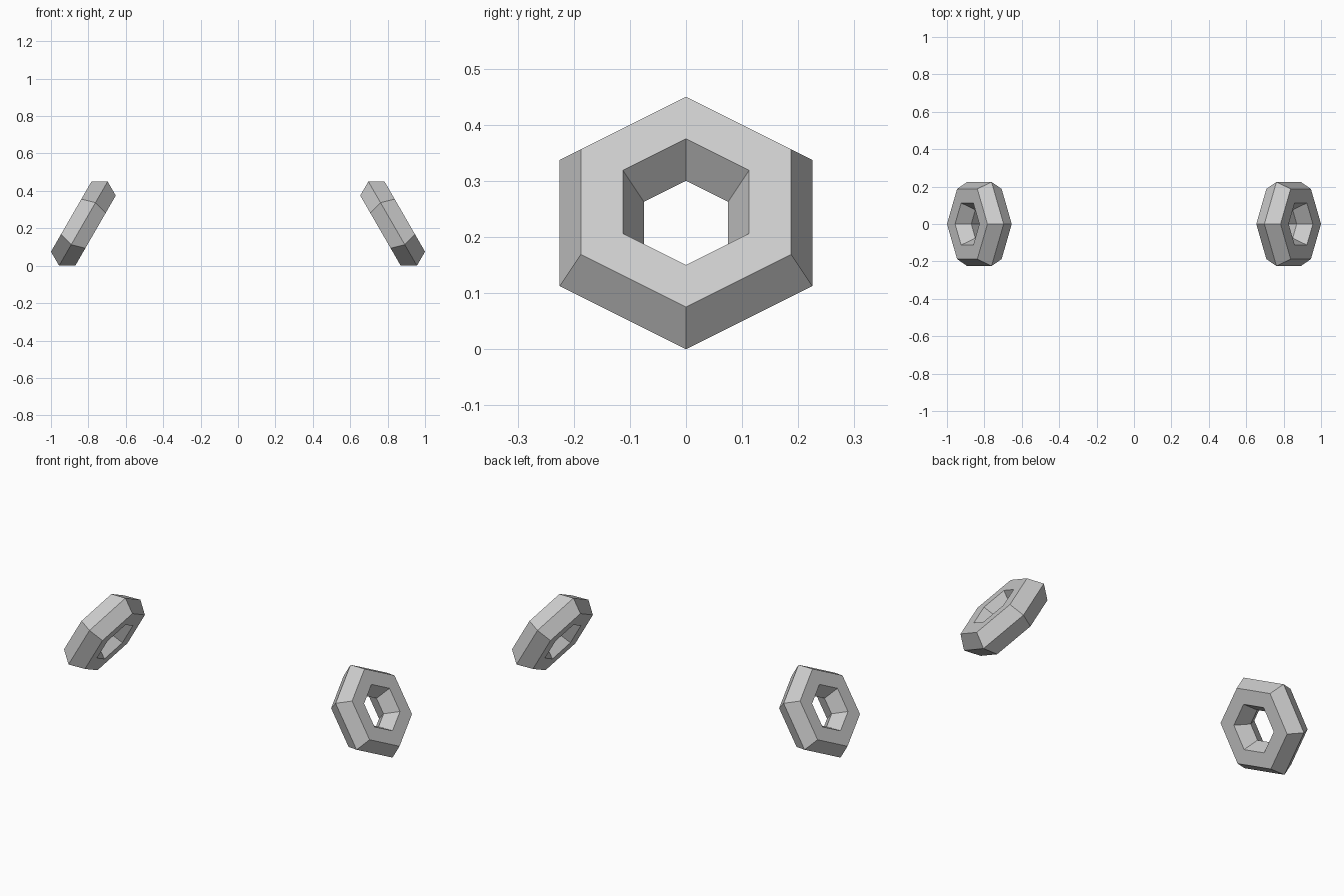
import bpy
import math

if "Cube" in bpy.data.objects:
    bpy.data.objects.remove(bpy.data.objects["Cube"])

# Plain light grey for both rings
grey = bpy.data.materials.new("light_grey")
grey.diffuse_color = (0.6, 0.6, 0.6, 1.0)
grey.use_nodes = True
grey.node_tree.nodes["Principled BSDF"].inputs["Base Color"].default_value = grey.diffuse_color

R = 0.15 / math.cos(math.radians(30))   # ring radius
r = R / 2                               # tube radius
CX, CZ = 0.8268, 0.225                  # ring centre


def hex_ring(name, side):
    """Six-sided ring with a six-sided tube, leaning inward at the top."""
    bpy.ops.mesh.primitive_torus_add(
        major_segments=6, minor_segments=6,
        major_radius=R, minor_radius=r,
        location=(side * CX, 0, CZ),
        rotation=(0, side * math.radians(60), 0))
    ring = bpy.context.object
    ring.name = name
    ring.data.materials.append(grey)
    for p in ring.data.polygons:
        p.use_smooth = False


# Mirrored pair of rings
hex_ring("right_ring", 1)
hex_ring("left_ring", -1)
